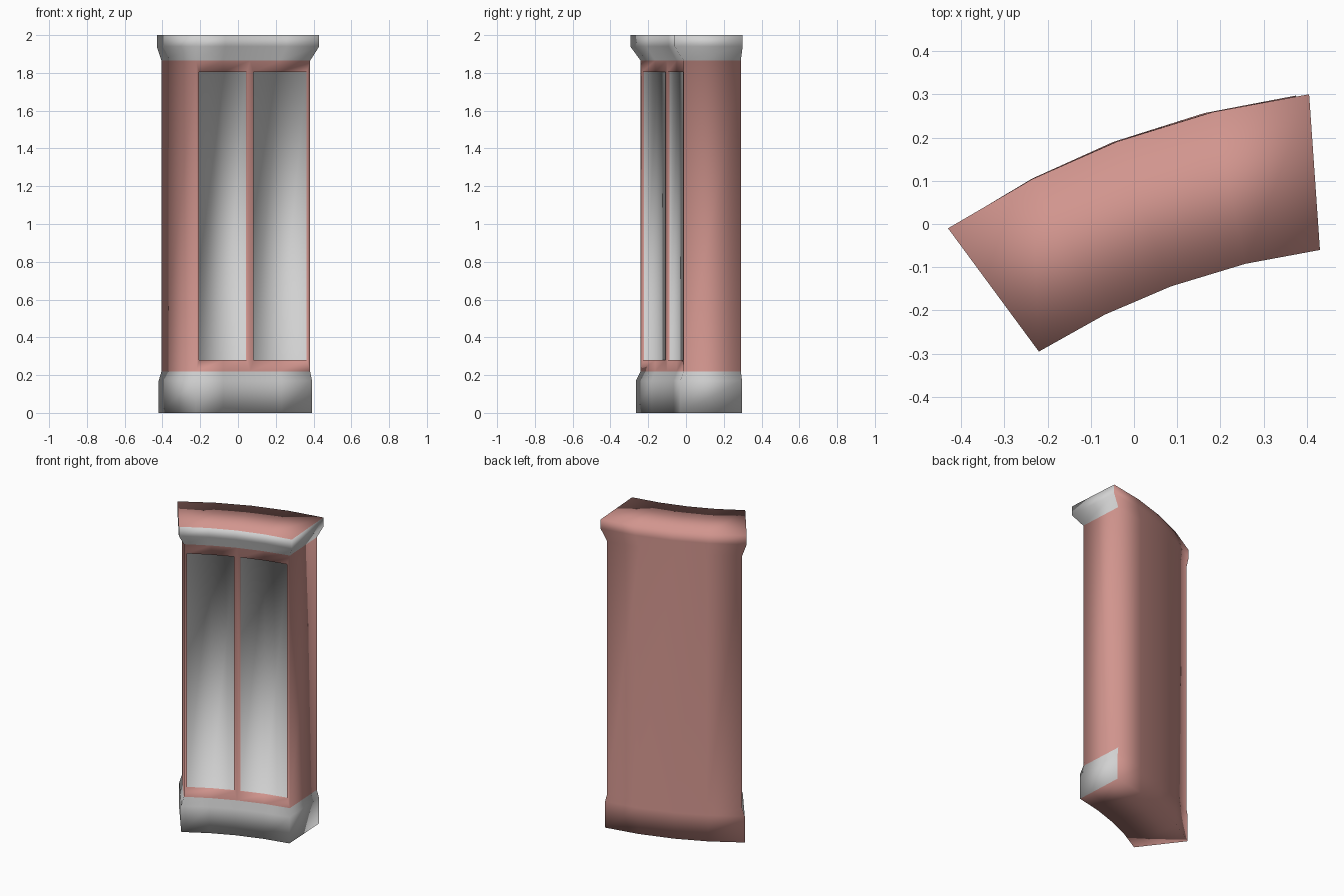
import bpy
import bmesh
from mathutils import Vector

cube = bpy.data.objects.get("Cube")
if cube:
    bpy.data.objects.remove(cube, do_unlink=True)


def make_material(name, color):
    mat = bpy.data.materials.new(name)
    mat.use_nodes = True
    mat.diffuse_color = color
    mat.node_tree.nodes["Principled BSDF"].inputs["Base Color"].default_value = color
    return mat


def arc(a, b, bulge, steps):
    """Shallow curve from a to b, bowed to the left of its direction."""
    a, b = Vector(a), Vector(b)
    d = (b - a).normalized()
    side = Vector((-d.y, d.x))
    return [a.lerp(b, t) + side * bulge * 4 * t * (1 - t) for t in steps]


STEPS = (0, 0.25, 0.49, 0.75, 1)
PINK, GREY = 0, 1

# Plan outlines: front left, front right, back right, back left, front bow, back bow
BASE = ((-0.223, -0.265), (0.392, -0.03), (0.375, 0.297), (-0.42, -0.005), 0.033, 0.05)
BODY = ((-0.222, -0.24), (0.382, -0.012), (0.365, 0.29), (-0.405, 0.0), 0.028, 0.05)
CORNICE = ((-0.22, -0.295), (0.43, -0.06), (0.405, 0.30), (-0.43, -0.01), 0.038, 0.052)
LEVELS = ((BASE, 0), (BASE, 0.17), (BODY, 0.22), (BODY, 1.865), (CORNICE, 1.94), (CORNICE, 2))
BODY_BAND = 2

bm = bmesh.new()

# Curved plan outline at every level
rings = []
for (fl, fr, br, bl, front_bow, back_bow), z in LEVELS:
    outline = arc(fl, fr, front_bow, STEPS) + arc(bl, br, back_bow, STEPS)[::-1]
    rings.append([bm.verts.new((p.x, p.y, z)) for p in outline])

# Walls: base and cornice bands are grey on the front and both ends
n = len(rings[0])
segments = len(STEPS) - 1
front = []
for band, (low, high) in enumerate(zip(rings, rings[1:])):
    for i in range(n):
        j = (i + 1) % n
        face = bm.faces.new((low[i], low[j], high[j], high[i]))
        is_back = segments < i < n - 1
        face.material_index = PINK if band == BODY_BAND or is_back else GREY
        if band == BODY_BAND and i < segments:
            front.append(face)

# Top and bottom strips
for i in range(segments):
    for ring in (rings[0], rings[-1]):
        bm.faces.new((ring[i], ring[i + 1], ring[n - 2 - i], ring[n - 1 - i]))
bmesh.ops.recalc_face_normals(bm, faces=bm.faces[:])
bm.normal_update()

# Two recessed door panels
for panel in (front[:2], front[2:]):
    bmesh.ops.inset_region(bm, faces=panel, thickness=0.018, use_even_offset=True)
    for v in {v for f in panel for v in f.verts}:
        v.co.z = 0.28 if v.co.z < 1 else 1.805
    bm.normal_update()
    bmesh.ops.inset_region(bm, faces=panel, thickness=0.001, depth=-0.01)
    for f in panel:
        f.material_index = GREY

for f in bm.faces:
    f.smooth = True

mesh = bpy.data.meshes.new("curved_cabinet")
bm.to_mesh(mesh)
bm.free()
mesh.materials.append(make_material("dusty pink", (0.64, 0.30, 0.27, 1)))
mesh.materials.append(make_material("light grey", (0.64, 0.64, 0.64, 1)))
cabinet = bpy.data.objects.new("curved_cabinet", mesh)
bpy.context.scene.collection.objects.link(cabinet)
